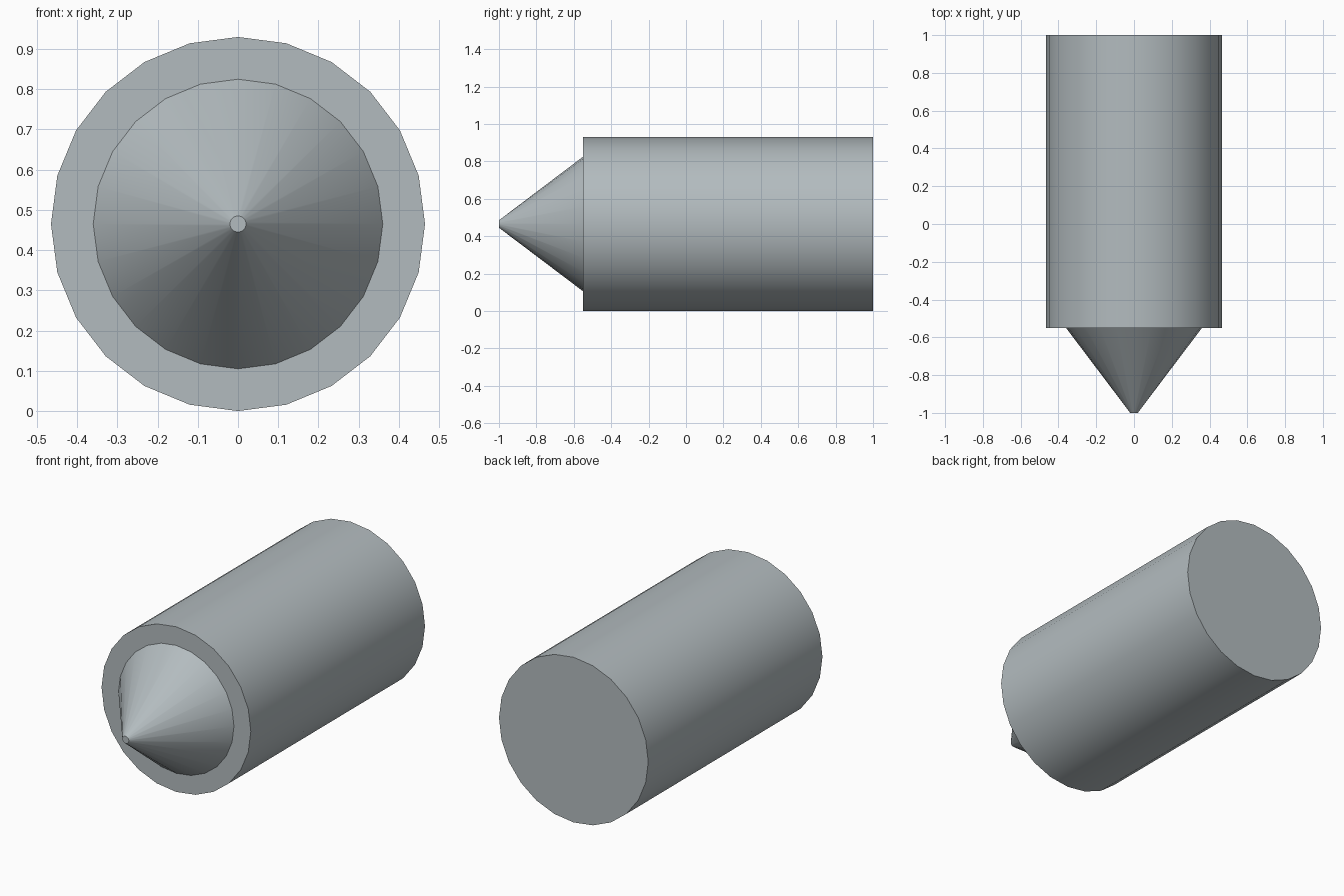
import bpy, bmesh, math

SIDES = 24
RADIUS = 0.465

# Remove the default object
cube = bpy.data.objects.get("Cube")
if cube:
    bpy.data.objects.remove(cube, do_unlink=True)

# Single grey metal colour
metal = bpy.data.materials.new("blue_grey_metal")
metal.use_nodes = True
colour = (0.45, 0.50, 0.52, 1)
metal.diffuse_color = colour
metal.node_tree.nodes["Principled BSDF"].inputs["Base Color"].default_value = colour


def lathe(name, profile):
    """Turn (y, radius) points around the long axis and cap both ends."""
    bm = bmesh.new()
    rings = []
    for y, r in profile:
        angles = [2 * math.pi * i / SIDES for i in range(SIDES)]
        rings.append([bm.verts.new((r * math.sin(a), y, RADIUS + r * math.cos(a)))
                      for a in angles])
    for a, b in zip(rings, rings[1:]):
        for i in range(SIDES):
            j = (i + 1) % SIDES
            bm.faces.new((a[i], a[j], b[j], b[i]))
    bm.faces.new(rings[0])
    bm.faces.new(rings[-1])
    bmesh.ops.recalc_face_normals(bm, faces=bm.faces)
    mesh = bpy.data.meshes.new(name)
    bm.to_mesh(mesh)
    bm.free()
    mesh.materials.append(metal)
    obj = bpy.data.objects.new(name, mesh)
    bpy.context.collection.objects.link(obj)
    bpy.ops.object.select_all(action="DESELECT")
    obj.select_set(True)
    bpy.context.view_layer.objects.active = obj
    bpy.ops.object.shade_smooth_by_angle(angle=math.radians(30))
    return obj


# Blunt tip, cone, flat shoulder and cylindrical body in one solid
lathe("pointed_cylinder", [(-1, 0.02), (-0.55, 0.36), (-0.55, RADIUS), (1, RADIUS)])
